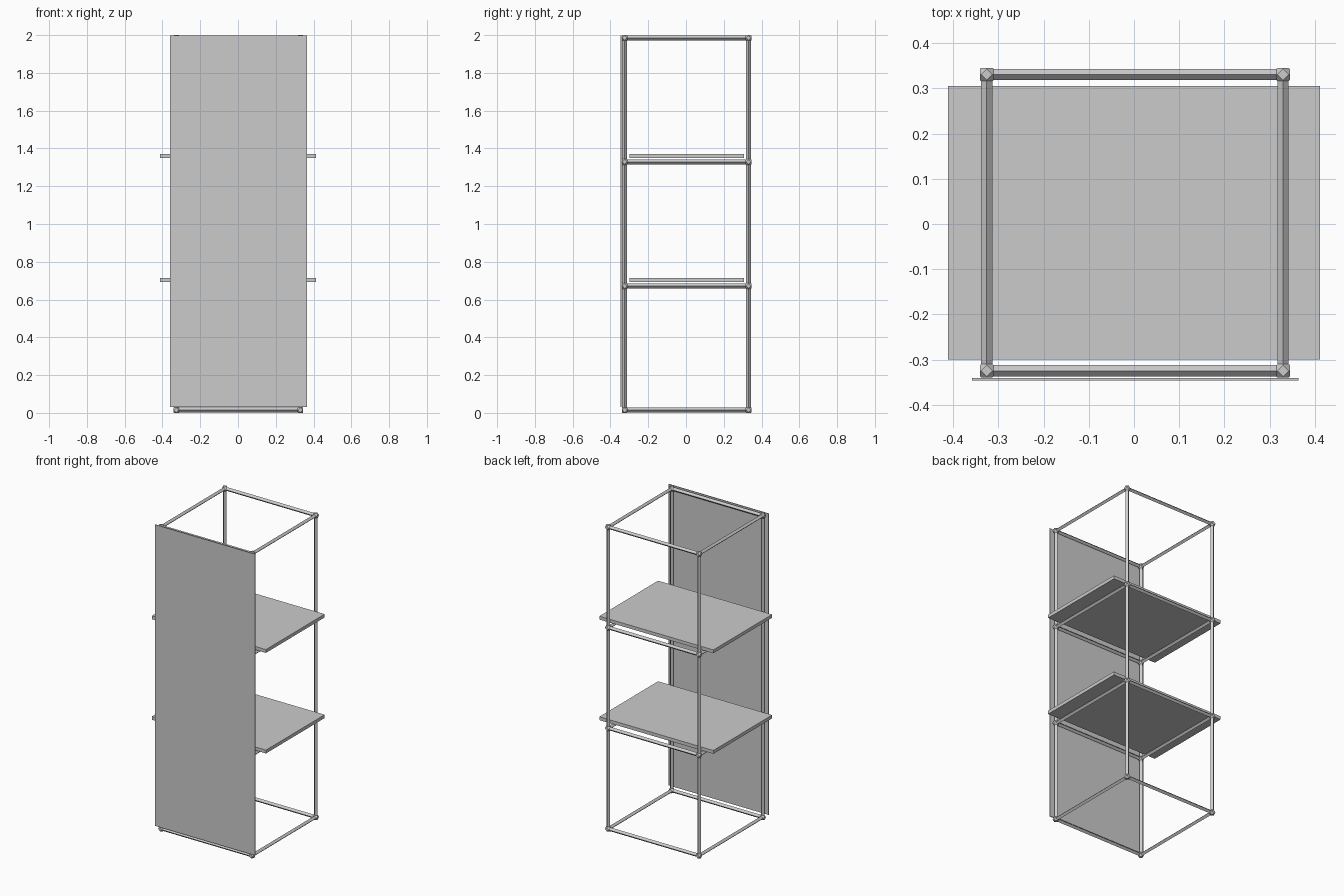
import bpy, bmesh
from itertools import product
from mathutils import Vector, Matrix
from math import pi

if "Cube" in bpy.data.objects:
    bpy.data.objects.remove(bpy.data.objects["Cube"], do_unlink=True)

grey = bpy.data.materials.new("light_grey")
grey.use_nodes = True
colour = (0.6, 0.6, 0.6, 1)
grey.diffuse_color = colour
grey.node_tree.nodes["Principled BSDF"].inputs["Base Color"].default_value = colour

BAR = 0.0125      # bar and joint face radius
JOINT = 0.0148    # joint half size
XS = (-0.326, 0.330)
YS = (-0.325, 0.331)
STEP = (2 - 2 * JOINT) / 3
ZS = [JOINT + STEP * i for i in range(4)]


def finish(name, bm):
    bmesh.ops.recalc_face_normals(bm, faces=bm.faces)
    mesh = bpy.data.meshes.new(name)
    bm.to_mesh(mesh)
    bm.free()
    mesh.materials.append(grey)
    obj = bpy.data.objects.new(name, mesh)
    bpy.context.collection.objects.link(obj)
    return obj


def box(name, low, high):
    low, high = Vector(low), Vector(high)
    bm = bmesh.new()
    bmesh.ops.create_cube(bm, size=1, matrix=Matrix.Translation((low + high) / 2)
                          @ Matrix.Diagonal((high - low).to_4d()))
    return finish(name, bm)


def bar(name, start, end):
    # four-sided rod standing on its edge
    start, end = Vector(start), Vector(end)
    axis = end - start
    turn = {0: Matrix.Rotation(pi / 2, 4, "Y"), 1: Matrix.Rotation(pi / 2, 4, "X"),
            2: Matrix.Identity(4)}[max(range(3), key=lambda i: abs(axis[i]))]
    bm = bmesh.new()
    bmesh.ops.create_cone(bm, cap_ends=True, segments=4, radius1=BAR, radius2=BAR,
                          depth=axis.length,
                          matrix=Matrix.Translation((start + end) / 2) @ turn)
    # align the rod's corners with the main axes
    side = bm.verts[:][0].co - (start + end) / 2
    across = [abs(c) for i, c in enumerate(side) if abs(axis[i]) < 1e-6]
    if min(across) > BAR / 2:
        bmesh.ops.rotate(bm, verts=bm.verts, cent=start,
                         matrix=Matrix.Rotation(pi / 4, 3, axis))
    return finish(name, bm)


def joint(name, centre):
    # cube with its corners cut away, leaving diamond faces
    bm = bmesh.new()
    for k, s, t in product(range(3), (-1, 1), (-1, 1)):
        for a, b in ((BAR, JOINT), (JOINT, BAR)):
            p = Vector(centre)
            p[k] += s * a
            p[(k + 1) % 3] += t * b
            bm.verts.new(p)
    bmesh.ops.convex_hull(bm, input=bm.verts)
    bmesh.ops.dissolve_limit(bm, angle_limit=0.01, verts=bm.verts, edges=bm.edges)
    return finish(name, bm)


# frame posts
for x, y in product(XS, YS):
    bar("frame_post", (x, y, ZS[0]), (x, y, ZS[-1]))

# horizontal rails and joints on each level
for z in ZS:
    for y in YS:
        bar("cross_rail", (XS[0], y, z), (XS[1], y, z))
    for x in XS:
        bar("side_rail", (x, YS[0], z), (x, YS[1], z))
    for x, y in product(XS, YS):
        joint("corner_joint", (x, y, z))

# shelves resting above the two middle levels
for z in ZS[1:3]:
    box("shelf", (-0.412, -0.3, z + 0.021), (0.412, 0.306, z + 0.043))

# thin front panel
box("front_panel", (-0.359, -0.346, 0.032), (0.364, -0.341, 1.999))
